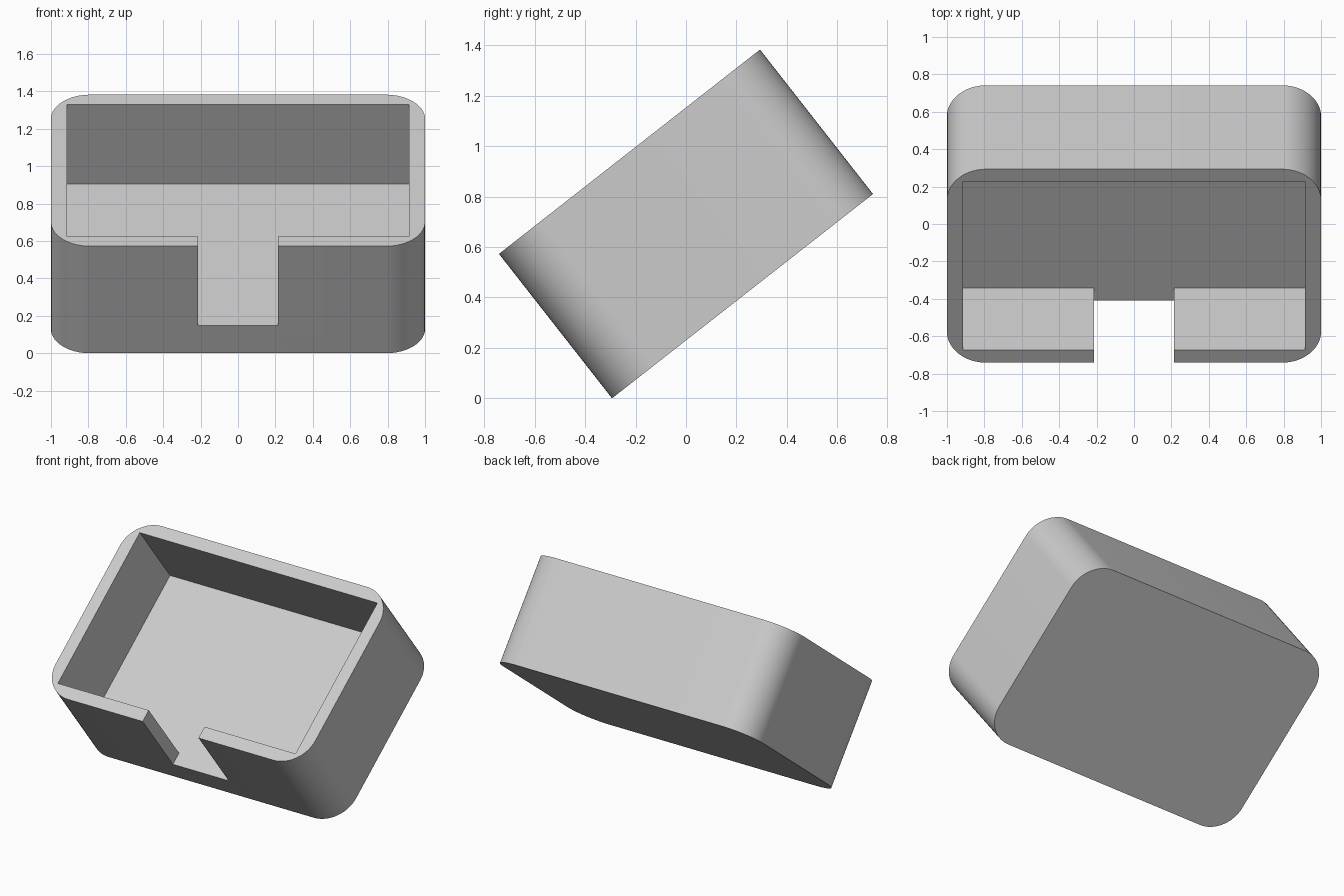
import bpy
import bmesh
from math import radians, sin, cos, pi

old = bpy.data.objects.get("Cube")
if old:
    bpy.data.objects.remove(old, do_unlink=True)

WIDTH, LENGTH, DEPTH = 2.0, 1.314, 0.727
CORNER, WALL, POCKET = 0.21, 0.085, 0.54
NOTCH = 0.215
TILT = radians(38.05)
CENTRE = (0, 0, (LENGTH * sin(TILT) + DEPTH * cos(TILT)) / 2)

grey = bpy.data.materials.new("light grey")
grey.use_nodes = True
colour = (0.6, 0.6, 0.6, 1)
grey.diffuse_color = colour
grey.node_tree.nodes["Principled BSDF"].inputs["Base Color"].default_value = colour


def prism(name, outline, bottom, top):
    """Extrude a flat outline from bottom to top, tilted into place."""
    bm = bmesh.new()
    face = bm.faces.new([bm.verts.new((x, y, bottom)) for x, y in outline])
    extruded = bmesh.ops.extrude_face_region(bm, geom=[face])["geom"]
    verts = [v for v in extruded if isinstance(v, bmesh.types.BMVert)]
    bmesh.ops.translate(bm, verts=verts, vec=(0, 0, top - bottom))
    bmesh.ops.recalc_face_normals(bm, faces=bm.faces)
    mesh = bpy.data.meshes.new(name)
    bm.to_mesh(mesh)
    bm.free()
    mesh.materials.append(grey)
    obj = bpy.data.objects.new(name, mesh)
    obj.location = CENTRE
    obj.rotation_euler.x = TILT
    bpy.context.collection.objects.link(obj)
    return obj


def rounded_rectangle(width, length, radius, steps=16):
    points = []
    for quarter, (sx, sy) in enumerate([(1, 1), (-1, 1), (-1, -1), (1, -1)]):
        for i in range(steps + 1):
            a = (quarter + i / steps) * pi / 2
            points.append((sx * (width / 2 - radius) + radius * cos(a),
                           sy * (length / 2 - radius) + radius * sin(a)))
    return points


# Tilted tray with rounded corners
tray = prism("tray", rounded_rectangle(WIDTH, LENGTH, CORNER), -DEPTH / 2, DEPTH / 2)

# Square pocket that runs out through a notch in the front wall
px, py = WIDTH / 2 - WALL, LENGTH / 2 - WALL
front = -LENGTH / 2 - WALL
half = [(NOTCH, front), (NOTCH, -py), (px, -py), (px, py)]
outline = half + [(-x, y) for x, y in reversed(half)]
cutter = prism("pocket_cutter", outline, DEPTH / 2 - POCKET, DEPTH)
cutter.hide_render = True

cut = tray.modifiers.new("pocket", 'BOOLEAN')
cut.operation = 'DIFFERENCE'
cut.solver = 'EXACT'
cut.object = cutter

# Apply the cut, then smooth only the rounded corners
bpy.ops.object.select_all(action='DESELECT')
tray.select_set(True)
bpy.context.view_layer.objects.active = tray
bpy.ops.object.modifier_apply(modifier=cut.name)
bpy.data.objects.remove(cutter, do_unlink=True)
bpy.ops.object.shade_smooth_by_angle(angle=radians(30))
